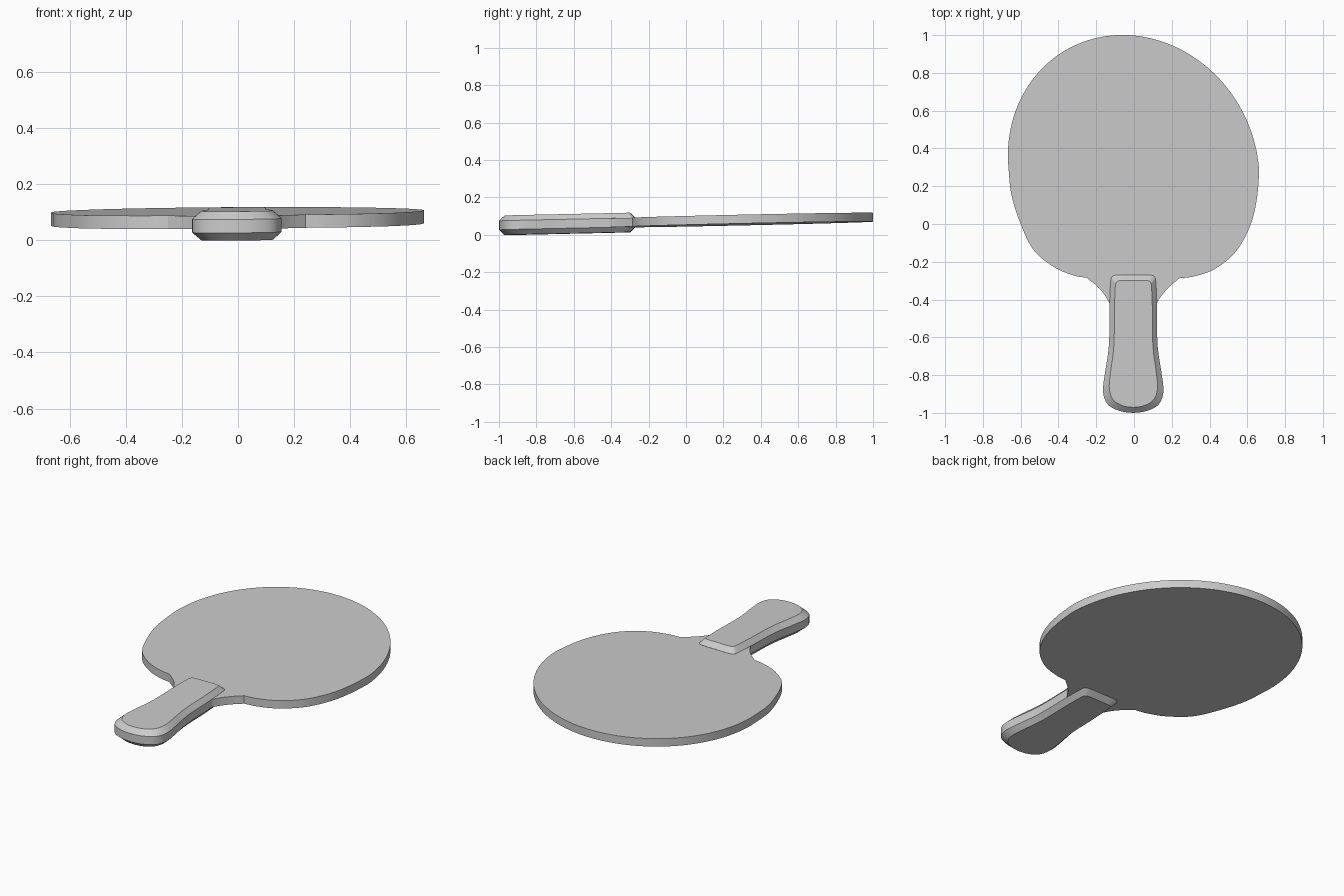
import bpy, bmesh, math
from mathutils import Vector

cube = bpy.data.objects.get("Cube")
if cube:
    bpy.data.objects.remove(cube, do_unlink=True)

grey = bpy.data.materials.new("plain grey")
grey.use_nodes = True
colour = (0.6, 0.6, 0.6, 1)
grey.diffuse_color = colour
grey.node_tree.nodes["Principled BSDF"].inputs["Base Color"].default_value = colour


def spline(points, steps):
    """Smooth open path through the points."""
    pts = [Vector(p) for p in points]
    pts = [2 * pts[0] - pts[1]] + pts + [2 * pts[-1] - pts[-2]]
    path = []
    for a, b, c, d in zip(pts, pts[1:], pts[2:], pts[3:]):
        for i in range(steps):
            t = i / steps
            path.append(0.5 * (2 * b + (c - a) * t + (2 * a - 5 * b + 4 * c - d) * t * t
                               + (3 * b - a - 3 * c + d) * t ** 3))
    return path + [pts[-2]]


def lean(x, y, z):
    """Place a point on the slightly tilted plane of the bat."""
    return (x, y, 0.0725 + 0.0222 * y + 0.008 * x + z)


def stack(name, rings):
    """Solid made from matching outlines at rising heights."""
    bm = bmesh.new()
    loops = [[bm.verts.new(lean(p.x, p.y, z)) for p in ring] for ring, z in rings]
    n = len(loops[0])
    for low, high in zip(loops, loops[1:]):
        for i in range(n):
            j = (i + 1) % n
            bm.faces.new((low[i], low[j], high[j], high[i]))
    bm.faces.new(loops[0][::-1])
    bm.faces.new(loops[-1])
    bmesh.ops.recalc_face_normals(bm, faces=bm.faces)
    mesh = bpy.data.meshes.new(name)
    bm.to_mesh(mesh)
    bm.free()
    mesh.materials.append(grey)
    obj = bpy.data.objects.new(name, mesh)
    bpy.context.collection.objects.link(obj)
    bpy.ops.object.select_all(action='DESELECT')
    obj.select_set(True)
    bpy.context.view_layer.objects.active = obj
    bpy.ops.object.shade_smooth_by_angle(angle=math.radians(25))
    return obj


# Blade: oval top, fuller shoulders below, concave neck into the handle
oval = []
for i in range(65):
    t = math.pi * i / 64
    c, s = math.cos(t), math.sin(t)
    oval.append(Vector((0.665 * c - 0.03 * s - 0.002, 0.3 - 0.03 * c + 0.7 * s)))
left_shoulder = spline([oval[-1], (-0.65, 0.16), (-0.6, 0), (-0.53, -0.14),
                        (-0.42, -0.23), (-0.32, -0.272), (-0.25, -0.285)], 5)
right_shoulder = spline([(0.24, -0.287), (0.32, -0.277), (0.43, -0.237), (0.54, -0.145),
                         (0.615, -0.01), (0.65, 0.13), oval[0]], 5)
left_neck = spline([(-0.25, -0.285), (-0.18, -0.345), (-0.13, -0.42), (-0.11, -0.5)], 5)
right_neck = spline([(0.1, -0.5), (0.12, -0.42), (0.175, -0.345), (0.24, -0.287)], 5)
outline = oval[:-1] + left_shoulder[:-1] + left_neck + right_neck[:-1] + right_shoulder[:-1]
stack("blade", [(outline, -0.0235), (outline, 0.0235)])

# Handle: flared grip with chamfered rims above and below
half = spline([(0, -1), (0.06, -0.993), (0.12, -0.968), (0.15, -0.93), (0.16, -0.875),
               (0.15, -0.79), (0.134, -0.69), (0.127, -0.6), (0.126, -0.45), (0.12, -0.31),
               (0.112, -0.28), (0.085, -0.27), (0, -0.27)], 4)
grip = half + [Vector((-p.x, p.y)) for p in half[-2:0:-1]]
grip = [p + Vector((-0.004, 0)) for p in grip]
rim = [Vector((p.x * 0.8, (p.y + 0.635) * 0.92 - 0.635)) for p in grip]
stack("handle", [(rim, -0.052), (grip, -0.024), (grip, 0.024), (rim, 0.052)])
